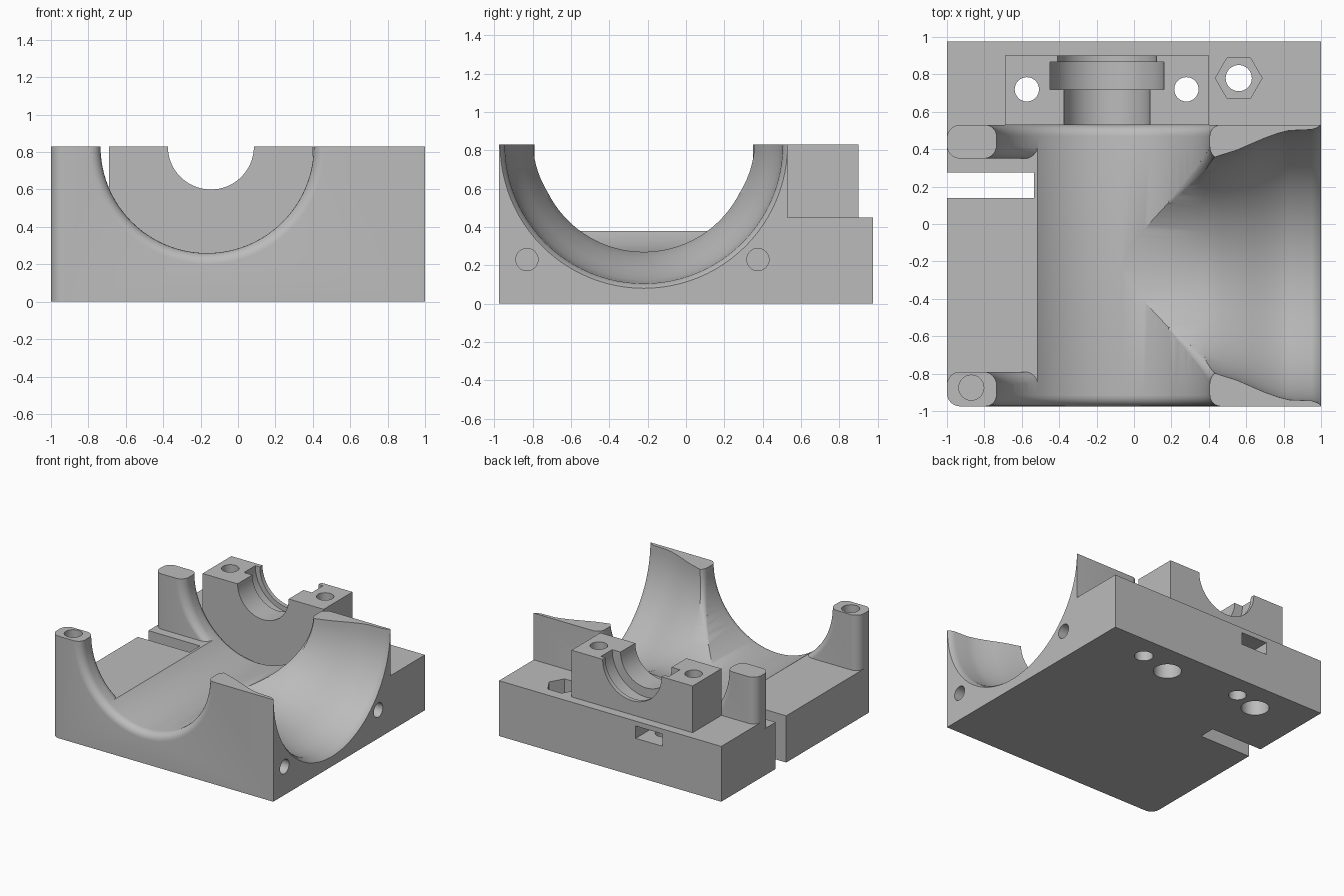
import bpy, bmesh, math
from mathutils import Vector

cube = bpy.data.objects.get("Cube")
if cube:
    bpy.data.objects.remove(cube)

grey = bpy.data.materials.new("plain_grey")
grey.use_nodes = True
grey.diffuse_color = (0.5, 0.5, 0.5, 1)
grey.node_tree.nodes["Principled BSDF"].inputs["Base Color"].default_value = (0.5, 0.5, 0.5, 1)

TOP, FLOOR, LEDGE = 0.83, 0.38, 0.45
FRONT, BACK, WALL = -0.975, 0.975, 0.53
BORE_X, BORE_R = -0.165, 0.57
FUNNEL_Y, FUNNEL_R = -0.22, 0.56
IN_FRONT, IN_BACK = -0.79, 0.35


def loft(name, rings):
    """Closed solid through a list of equal-length point rings."""
    bm = bmesh.new()
    rows = [[bm.verts.new(p) for p in ring] for ring in rings]
    n = len(rows[0])
    for a, b in zip(rows, rows[1:]):
        for i in range(n):
            j = (i + 1) % n
            bm.faces.new((a[i], a[j], b[j], b[i]))
    bm.faces.new(rows[0])
    bm.faces.new(rows[-1][::-1])
    bmesh.ops.recalc_face_normals(bm, faces=bm.faces)
    mesh = bpy.data.meshes.new(name)
    bm.to_mesh(mesh)
    bm.free()
    mesh.materials.append(grey)
    ob = bpy.data.objects.new(name, mesh)
    bpy.context.collection.objects.link(ob)
    return ob


def box(name, x, y, z):
    return loft(name, [[(x[0], y[0], h), (x[1], y[0], h), (x[1], y[1], h), (x[0], y[1], h)] for h in z])


def lathe(axis, centre, profile, n=96):
    """Solid of revolution; profile holds (position along axis, radius)."""
    rings = []
    for t, r in profile:
        ring = []
        for i in range(n):
            a = 2 * math.pi * i / n
            p = Vector(centre)
            p[axis] = t
            p[(axis + 1) % 3] += r * math.cos(a)
            p[(axis + 2) % 3] += r * math.sin(a)
            ring.append(p)
        rings.append(ring)
    return loft("cutter", rings)


def hole(axis, centre, start, end, r, n=32):
    return lathe(axis, centre, [(start, r), (end, r)], n)


def corner(levels, sx, sy):
    """Cutter that rounds an upright corner; levels hold (x, y, z, radius)."""
    rings, e = [], 0.02
    for x, y, z, r in levels:
        cx, cy = x - sx * r, y - sy * r
        ring = [(x + sx * e, y + sy * e, z), (cx, y + sy * e, z)]
        for i in range(9):
            a = math.pi / 2 * i / 8
            ring.append((cx + sx * r * math.sin(a), cy + sy * r * math.cos(a), z))
        ring.append((x + sx * e, cy, z))
        rings.append(ring)
    return loft("cutter", rings)


def cut(target, cutters):
    for c in cutters:
        c.hide_render = True
        m = target.modifiers.new("cut", 'BOOLEAN')
        m.operation, m.solver, m.object = 'DIFFERENCE', 'EXACT', c
        bpy.context.view_layer.update()
        dg = bpy.context.evaluated_depsgraph_get()
        mesh = bpy.data.meshes.new_from_object(target.evaluated_get(dg))
        target.modifiers.clear()
        target.data = mesh
        bpy.data.objects.remove(c)


def half_width(r, z):
    return math.sqrt(r * r - (TOP - min(z, TOP)) ** 2)


# Body with the lower rear ledge
side = [(FRONT, 0), (BACK, 0), (BACK, LEDGE), (WALL, LEDGE), (WALL, TOP), (FRONT, TOP)]
body = loft("body", [[(x, y, z) for y, z in side] for x in (-1, 1)])

# Main bore with rounded lips at both ends
lip = 0.06
arc = [math.pi / 2 * i / 6 for i in range(7)]
bore = [(-1.1, BORE_R + lip)]
bore += [(FRONT + lip - lip * math.cos(a), BORE_R + lip - lip * math.sin(a)) for a in arc]
bore += [(WALL - lip + lip * math.cos(a), BORE_R + lip - lip * math.sin(a)) for a in reversed(arc)]
cutters = [lathe(1, (BORE_X, 0, TOP), bore)]

# Flared side opening
flare = [(BORE_X, FUNNEL_R), (0.38, FUNNEL_R), (0.47, 0.59), (0.55, 0.615), (0.63, 0.65), (0.7, 0.68),
         (0.77, 0.705), (0.83, 0.72), (0.95, 0.725), (0.98, 0.735), (1, 0.75), (1.1, 0.75)]
cutters.append(lathe(0, (0, FUNNEL_Y, TOP), flare))

# Low floor on the open side, and the through slot
cutters.append(box("cutter", (-1.1, -0.3), (IN_FRONT, IN_BACK), (FLOOR, 1)))
cutters.append(box("cutter", (-1.1, -0.535), (0.14, 0.275), (-0.1, 1)))

# Rounded post ends facing the bore
heights = [FLOOR + (TOP - FLOOR) * i / 10 for i in range(11)] + [0.9]
for y, s in ((IN_FRONT, 1), (IN_BACK, -1)):
    cutters.append(corner([(BORE_X - half_width(BORE_R, z), y, z, 0.07) for z in heights], 1, s))
    cutters.append(corner([(-1, y, z, 0.07) for z in (FLOOR, 0.9)], -1, s))
cutters.append(corner([(-1, FRONT, z, 0.07) for z in (-0.1, 0.9)], -1, -1))
cutters.append(corner([(-1, WALL, z, 0.07) for z in (LEDGE, 0.9)], -1, 1))

# Rounded wall tips between bore and side opening, fading downward
for s in (1, -1):
    levels = []
    for z in heights:
        fade = min(1, (z - FLOOR) / (TOP - FLOOR))
        levels.append((BORE_X + half_width(BORE_R, z), FUNNEL_Y - s * half_width(FUNNEL_R, z),
                       z, 0.015 + 0.06 * fade))
    cutters.append(corner(levels, -1, s))

# Screw holes: side face, post top, nut pocket, rear nut slot
for y in (-0.83, 0.375):
    cutters.append(hole(0, (0, y, 0.23), 0.75, 1.1, 0.058))
cutters.append(hole(2, (-0.87, -0.875, 0), 0.5, 1, 0.067))
cutters.append(hole(2, (0.56, 0.78, 0), -0.1, 0.6, 0.07))
cutters.append(hole(2, (0.56, 0.78, 0), 0.33, 0.6, 0.125, 6))
cutters.append(hole(2, (-0.35, 0.78, 0), -0.1, 0.36, 0.067))
cutters.append(box("cutter", (-0.47, -0.23), (0.67, 1.1), (0.31, 0.41)))
bolts = ((-0.573, 0.72), (0.28, 0.72))
for x, y in bolts:
    cutters.append(hole(2, (x, y, 0), -0.1, 0.6, 0.065))
    cutters.append(hole(2, (x, y, 0), -0.1, 0.2, 0.105))
cut(body, cutters)

# Bearing block with stepped shaft seat and bolt holes
block = box("bearing_block", (-0.69, 0.4), (WALL, 0.9), (LEDGE, TOP))
seat = [(0.4, 0.23), (0.72, 0.23), (0.72, 0.305), (0.865, 0.305), (0.865, 0.265), (1, 0.265)]
cut(block, [lathe(1, (-0.145, 0, TOP), seat)]
    + [hole(2, (x, y, 0), 0.3, 1, 0.065) for x, y in bolts])

# Smooth curved surfaces, keep edges crisp
for ob in (body, block):
    bpy.ops.object.select_all(action='DESELECT')
    ob.select_set(True)
    bpy.context.view_layer.objects.active = ob
    bpy.ops.object.shade_smooth_by_angle(angle=math.radians(30))
